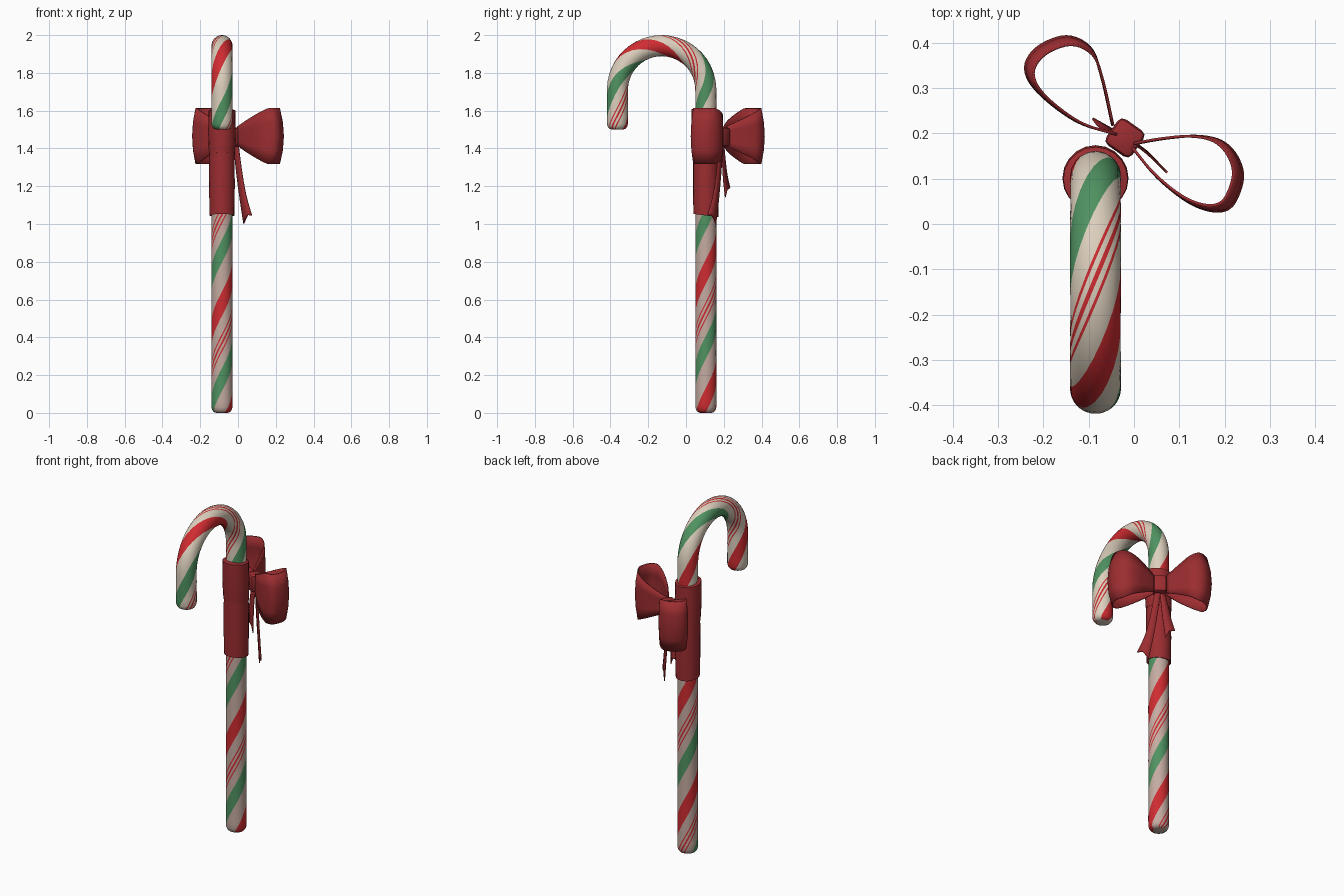
import bpy, bmesh, math
from mathutils import Vector, Matrix

if "Cube" in bpy.data.objects:
    bpy.data.objects.remove(bpy.data.objects["Cube"])

def material(name, rgb):
    m = bpy.data.materials.new(name)
    m.diffuse_color = (*rgb, 1)
    m.use_nodes = True
    m.node_tree.nodes["Principled BSDF"].inputs["Base Color"].default_value = m.diffuse_color
    return m

CREAM = material("cream", (0.72, 0.63, 0.51))
PINK = material("pinkish_cream", (0.56, 0.41, 0.36))
RED = material("candy_red", (0.62, 0.025, 0.03))
GREEN = material("candy_green", (0.08, 0.29, 0.12))
RIBBON = material("ribbon_red", (0.33, 0.026, 0.03))

def finish(name, bm, mats, angle=40):
    bmesh.ops.recalc_face_normals(bm, faces=bm.faces)
    me = bpy.data.meshes.new(name)
    bm.to_mesh(me)
    bm.free()
    for m in mats:
        me.materials.append(m)
    ob = bpy.data.objects.new(name, me)
    bpy.context.collection.objects.link(ob)
    bpy.ops.object.select_all(action='DESELECT')
    ob.select_set(True)
    bpy.context.view_layer.objects.active = ob
    bpy.ops.object.shade_smooth_by_angle(angle=math.radians(angle))
    return ob

def loft(bm, rings, closed=True):
    """Join rows of points with quads; returns [(row, column, face)]."""
    vs = [[bm.verts.new(p) for p in r] for r in rings]
    out = []
    n = len(vs[0])
    for i in range(len(vs) - 1):
        for j in range(n if closed else n - 1):
            k = (j + 1) % n
            out.append((i, j, bm.faces.new((vs[i][j], vs[i][k], vs[i+1][k], vs[i+1][j]))))
    return vs, out

def smooth_path(pts, steps=5):
    """Catmull-Rom curve through the points."""
    p = [Vector(q) for q in pts]
    p = [2*p[0] - p[1]] + p + [2*p[-1] - p[-2]]
    res = []
    for i in range(1, len(p) - 2):
        a, b, c, d = p[i-1:i+3]
        for k in range(steps):
            t = k / steps
            res.append(0.5*(2*b + (c-a)*t + (2*a-5*b+4*c-d)*t*t + (3*b-a-3*c+d)*t**3))
    return res + [p[-2]]

# --- candy cane: tube whose columns twist along the stripe edges ---
X, Y, R = -0.085, 0.105, 0.056
STRAIGHT, BEND, DROP, PITCH = 1.71, 0.234, 0.21, 0.68
ARC = math.pi * BEND
TOTAL = STRAIGHT + ARC + DROP

def frame(s):
    """Centre point and inner-side direction at length s."""
    a = min(max((s - STRAIGHT) / BEND, 0), math.pi)
    p = Vector((X, Y - BEND + BEND*math.cos(a), STRAIGHT + BEND*math.sin(a)))
    if s < STRAIGHT:
        p.z = s
    elif s > STRAIGHT + ARC:
        p.z -= s - STRAIGHT - ARC
    return p, Vector((0, -math.cos(a), -math.sin(a)))

# stripe bands around one turn: end of band, colour (0 cream, 2 red, 3 green)
bands = [(.17, 0), (.35, 3), (.475, 0), (.495, 2), (.53, 0), (.56, 2),
         (.595, 0), (.615, 2), (.755, 0), (.945, 2), (1.0, 0)]
us, col, start = [], [], 0
for end, c in bands:
    n = max(1, round((end - start) / 0.05))
    for k in range(n):
        us.append(start + (end - start) * k / n)
        col.append(c)
    start = end

lengths = [(0, .55), (.005, .78), (.015, .92), (.03, 1)]
N = 84
lengths += [(.03 + (TOTAL - .06) * k / N, 1) for k in range(1, N + 1)]
lengths += [(TOTAL - .015, .92), (TOTAL - .005, .78), (TOTAL, .55)]
rings = []
for s, f in lengths:
    p, inner = frame(s)
    ring = []
    for u in us:
        th = 2 * math.pi * (s / PITCH - u)
        ring.append(p + R*f*(inner*math.cos(th) + Vector((1, 0, 0))*math.sin(th)))
    rings.append(ring)
bm = bmesh.new()
vs, faces = loft(bm, rings)
for i, j, f in faces:
    f.material_index = col[j] if col[j] else (1 if lengths[i][0] < 1.08 else 0)
bm.faces.new(vs[0]).material_index = 1
bm.faces.new(vs[-1])
finish("candy_cane", bm, [CREAM, PINK, RED, GREEN], 50)

# --- ribbon wrapped round the shaft: two overlapping bands ---
def wrap(name, profile, tilt, seg=20):
    bm = bmesh.new()
    rows = []
    for r, z, dy in profile:
        rows.append([(X + r*math.cos(a), Y + dy + r*math.sin(a), z - tilt*math.sin(a))
                     for a in (2*math.pi*k/seg for k in range(seg))])
    loft(bm, rows)
    finish(name, bm, [RIBBON])

wrap("lower_wrap", [(.055, 1.05, 0), (.066, 1.045, 0), (.068, 1.2, 0), (.067, 1.4, 0)], .008)
wrap("upper_wrap", [(.056, 1.37, 0), (.069, 1.37, 0), (.073, 1.48, -.004),
                    (.071, 1.6, -.006), (.055, 1.605, 0)], .008)

# --- bow loops: ribbon following a plan-view path, widening away from the knot ---
KNOT = Vector((-.02, .19, 1.46))

def bow_loop(name, plan):
    path = smooth_path([(x, y, 0) for x, y in plan])
    centre = Vector((KNOT.x, KNOT.y, 0))
    reach = max((p - centre).length for p in path)
    rows = []
    for p in path:
        d = (p - centre).length / reach
        h = .04 + .108 * min(1, d * 1.12) ** 1.1
        row = []
        for t in (-1, -.5, 0, .5, 1):
            q = centre + (p - centre) * (1 - .08 * t * t)
            row.append((q.x, q.y, KNOT.z + .005 + h * t))
        rows.append(row)
    bm = bmesh.new()
    loft(bm, rows, closed=False)
    ob = finish(name, bm, [RIBBON], 60)
    ob.modifiers.new("thickness", 'SOLIDIFY').thickness = .006

bow_loop("left_bow_loop", [(-.04, .195), (-.13, .225), (-.215, .29), (-.243, .345), (-.215, .392),
                           (-.15, .417), (-.095, .392), (-.07, .33), (-.045, .22)])
bow_loop("right_bow_loop", [(0, .18), (.07, .192), (.14, .197), (.195, .185), (.23, .15),
                            (.243, .1), (.22, .04), (.18, .025), (.12, .045), (.05, .1), (-.005, .165)])

# --- hanging tails with notched ends ---
def tail(name, left, right, notch):
    a, b = smooth_path(left), smooth_path(right)
    rows = [[p, (p + q) / 2, q] for p, q in zip(a, b)]
    rows[-1][1] = rows[-1][1] + Vector((0, 0, notch))
    bm = bmesh.new()
    loft(bm, rows, closed=False)
    ob = finish(name, bm, [RIBBON], 60)
    ob.modifiers.new("thickness", 'SOLIDIFY').thickness = .005

tail("long_tail", [(-.025, .2, 1.45), (-.008, .188, 1.28), (.012, .175, 1.13), (.032, .16, 1.0)],
     [(.0, .18, 1.45), (.022, .165, 1.28), (.045, .145, 1.15), (.075, .115, 1.045)], .025)
tail("short_tail", [(-.045, .2, 1.45), (-.065, .21, 1.34), (-.078, .22, 1.26), (-.09, .235, 1.19)],
     [(-.015, .195, 1.45), (-.028, .195, 1.34), (-.037, .2, 1.24), (-.045, .21, 1.14)], .025)

# --- knot: rounded block turned to face away from the shaft ---
bm = bmesh.new()
bmesh.ops.create_cube(bm, size=1, matrix=Matrix.Translation(KNOT)
                      @ Matrix.Rotation(math.radians(-35), 4, 'Z')
                      @ Matrix.Diagonal((.07, .07, .1, 1)))
bmesh.ops.bevel(bm, geom=bm.edges[:], offset=.014, segments=2, profile=.5, affect='EDGES')
finish("bow_knot", bm, [RIBBON])
